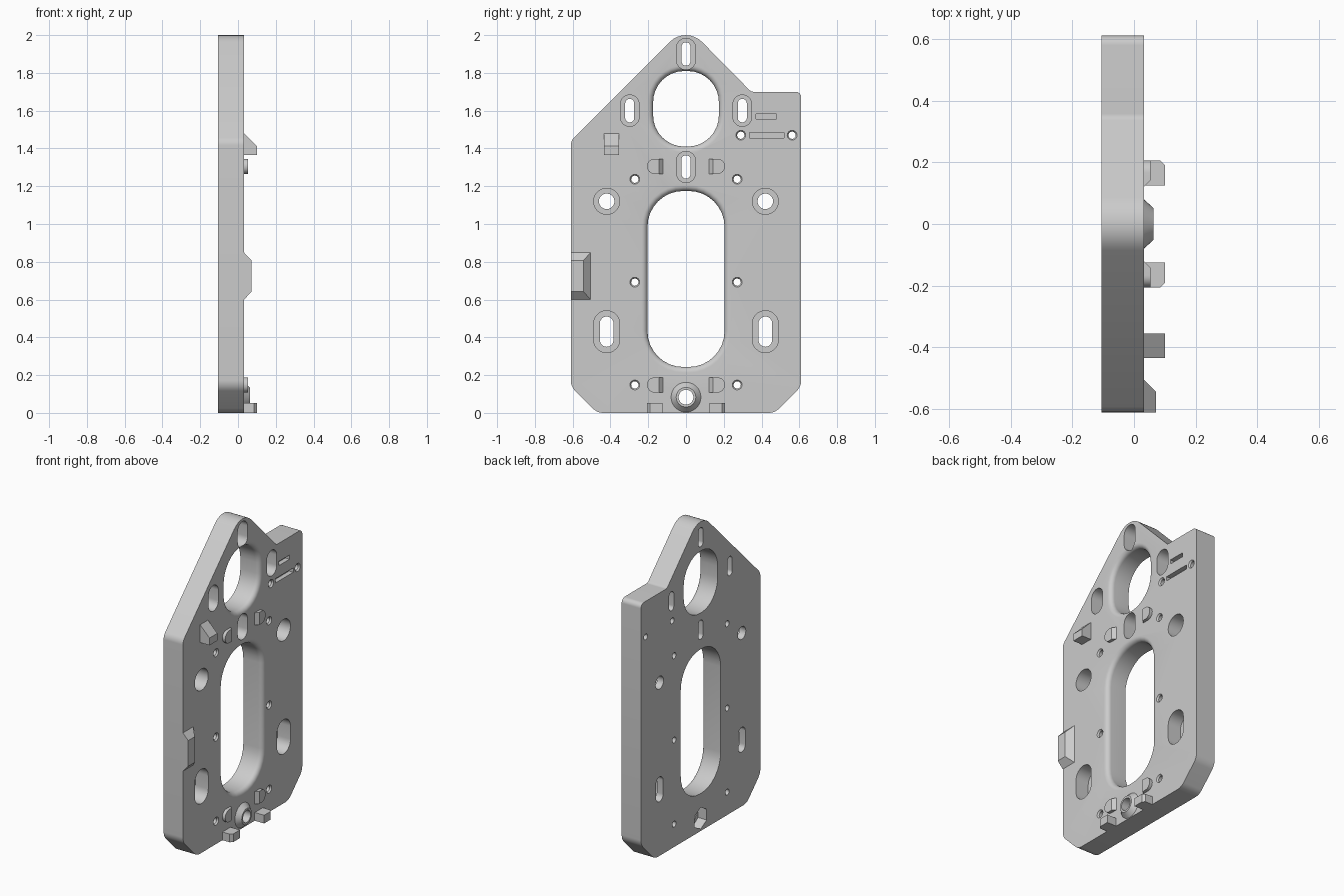
import bpy, bmesh, math
from mathutils import Vector

if "Cube" in bpy.data.objects:
    bpy.data.objects.remove(bpy.data.objects["Cube"])

BACK, FACE = -0.105, 0.033   # the two faces of the plate along x

grey = bpy.data.materials.new("plain grey")
grey.use_nodes = True
grey.diffuse_color = (0.6, 0.6, 0.6, 1)
grey.node_tree.nodes["Principled BSDF"].inputs["Base Color"].default_value = (0.6, 0.6, 0.6, 1)


def rounded(corners, steps=8):
    """Round a (y, z, radius) polygon into a list of points."""
    pts = []
    for i, (y, z, r) in enumerate(corners):
        p = Vector((y, z))
        if r == 0:
            pts.append(p)
            continue
        a = (Vector(corners[i - 1][:2]) - p).normalized()
        b = (Vector(corners[(i + 1) % len(corners)][:2]) - p).normalized()
        half = math.acos(max(-1, min(1, a.dot(b)))) / 2
        centre = p + (a + b).normalized() * (r / math.sin(half))
        v = p + a * (r / math.tan(half)) - centre
        w = p + b * (r / math.tan(half)) - centre
        start = math.atan2(v.y, v.x)
        sweep = math.atan2(v.x * w.y - v.y * w.x, v.dot(w))
        for k in range(steps + 1):
            t = start + sweep * k / steps
            pts.append(centre + Vector((math.cos(t), math.sin(t))) * r)
    return pts


def slot(y, z, hw, hh, r):
    return rounded([(y - hw, z - hh, r), (y + hw, z - hh, r),
                    (y + hw, z + hh, r), (y - hw, z + hh, r)])


def loft(name, rings):
    """Solid through (x, points) rings."""
    bm = bmesh.new()
    loops = [[bm.verts.new((x, p[0], p[1])) for p in pts] for x, pts in rings]
    n = len(loops[0])
    for lo, hi in zip(loops, loops[1:]):
        for i in range(n):
            j = (i + 1) % n
            bm.faces.new((lo[i], lo[j], hi[j], hi[i]))
    bm.faces.new(loops[0][::-1])
    bm.faces.new(loops[-1])
    bmesh.ops.remove_doubles(bm, verts=bm.verts, dist=1e-5)
    bmesh.ops.recalc_face_normals(bm, faces=bm.faces)
    me = bpy.data.meshes.new(name)
    bm.to_mesh(me)
    bm.free()
    me.materials.append(grey)
    ob = bpy.data.objects.new(name, me)
    bpy.context.collection.objects.link(ob)
    return ob


def activate(ob):
    bpy.ops.object.select_all(action='DESELECT')
    ob.select_set(True)
    bpy.context.view_layer.objects.active = ob


def cut(target, rings):
    tool = loft("cutter", rings)
    tool.hide_render = True
    activate(target)
    mod = target.modifiers.new("cut", 'BOOLEAN')
    mod.operation, mod.solver, mod.object = 'DIFFERENCE', 'EXACT', tool
    bpy.ops.object.modifier_apply(modifier=mod.name)
    bpy.data.objects.remove(tool)


def box(y0, y1, z0, z1):
    return [(y0, z0), (y1, z0), (y1, z1), (y0, z1)]


# Plate outline
outline = rounded([(-0.47, 0, 0.08), (0.47, 0, 0.08), (0.61, 0.14, 0.08), (0.61, 1.70, 0.03),
                   (0.345, 1.70, 0.03), (0, 2.05, 0.12), (-0.61, 1.44, 0.06), (-0.61, 0.14, 0.08)])
plate = loft("plate", [(BACK, outline), (FACE, outline)])

# Large openings with a rounded front rim
FILLET = 0.03
for z, hw, hh, r in ((0.709, 0.204, 0.466, 0.19), (1.61, 0.174, 0.2, 0.165)):
    rings = [(BACK - 0.1, slot(0, z, hw, hh, r))]
    for k in range(7):
        a = k / 6 * math.pi / 2
        g = FILLET * (1 - math.cos(a))
        rings.append((FACE - FILLET + FILLET * math.sin(a), slot(0, z, hw + g, hh + g, r + g)))
    rings.append((FACE + 0.1, rings[-1][1]))
    cut(plate, rings)

# Counterbored slots and holes: centre, outer half sizes, inner half sizes
small = (0.05, 0.083, 0.024, 0.062)
wells = [(0, 1.90, small), (0, 1.302, small), (-0.298, 1.6, small), (0.298, 1.6, small)]
for s in (-1, 1):
    wells += [(s * 0.42, 1.12, (0.069, 0.069, 0.041, 0.041)),
              (s * 0.42, 0.43, (0.069, 0.111, 0.036, 0.08))]
for y, z, (ow, oh, iw, ih) in wells:
    pocket, hole = slot(y, z, ow, oh, ow), slot(y, z, iw, ih, iw)
    cut(plate, [(-0.06, pocket), (FACE + 0.1, pocket)])
    cut(plate, [(BACK - 0.1, hole), (FACE + 0.1, hole)])

# Small screw holes with a countersunk rim
screws = [(s * 0.271, z) for s in (-1, 1) for z in (0.148, 0.692, 1.237)]
for y, z in screws + [(0.29, 1.47), (0.562, 1.47)]:
    hole, rim = slot(y, z, 0.019, 0.019, 0.019), slot(y, z, 0.026, 0.026, 0.026)
    cut(plate, [(BACK - 0.1, hole), (FACE - 0.01, hole), (FACE, rim), (FACE + 0.1, rim)])

# Shallow grooves
for y0, y1, z0, z1 in ((0.37, 0.48, 1.555, 1.582), (0.335, 0.518, 1.456, 1.484)):
    cut(plate, [(FACE - 0.03, box(y0, y1, z0, z1)), (FACE + 0.1, box(y0, y1, z0, z1))])

# Conical boss with a bore and a hexagonal socket behind it
BZ = 0.083
boss = loft("conical_boss", [(FACE - 0.01, slot(0, BZ, 0.079, 0.079, 0.079)),
                             (FACE, slot(0, BZ, 0.079, 0.079, 0.079)),
                             (0.063, slot(0, BZ, 0.052, 0.052, 0.052))])
bore = slot(0, BZ, 0.039, 0.039, 0.039)
for ob in (plate, boss):
    cut(ob, [(BACK - 0.1, bore), (FACE + 0.1, bore)])
hexagon = [(0.07 * math.sin(k * math.pi / 3), BZ + 0.07 * math.cos(k * math.pi / 3)) for k in range(6)]
cut(plate, [(BACK - 0.1, hexagon), (BACK + 0.06, hexagon)])

parts = [plate, boss]
for s, side in ((-1, "right"), (1, "left")):
    # D-shaped tabs, round outside and sloped inside
    for z, level in ((1.305, "upper"), (0.148, "lower")):
        def tab(inner):
            return rounded([(s * inner, z - 0.04, 0), (s * 0.206, z - 0.04, 0.039),
                            (s * 0.206, z + 0.04, 0.039), (s * inner, z + 0.04, 0)])
        parts.append(loft(f"{level}_{side}_tab", [(FACE - 0.01, tab(0.122)), (FACE, tab(0.122)),
                                                  (0.053, tab(0.142))]))
    # Bottom feet with a chamfered outer edge
    parts.append(loft(f"{side}_foot", [(FACE - 0.01, box(s * 0.124, s * 0.206, 0, 0.053)),
                                       (0.085, box(s * 0.124, s * 0.206, 0, 0.053)),
                                       (0.1, box(s * 0.124, s * 0.19, 0, 0.053))]))

# Ramp catch with a sloped top
parts.append(loft("ramp_catch", [(FACE - 0.01, box(-0.434, -0.354, 1.365, 1.48)),
                                 (FACE, box(-0.434, -0.354, 1.365, 1.48)),
                                 (0.1, box(-0.434, -0.354, 1.365, 1.412))]))

# Edge block with three sloped sides
parts.append(loft("edge_block", [(FACE - 0.01, box(-0.61, -0.505, 0.6, 0.848)),
                                 (FACE, box(-0.61, -0.505, 0.6, 0.848)),
                                 (0.071, box(-0.61, -0.543, 0.642, 0.808))]))

for ob in parts:
    activate(ob)
    bpy.ops.object.shade_smooth_by_angle(angle=math.radians(25))
